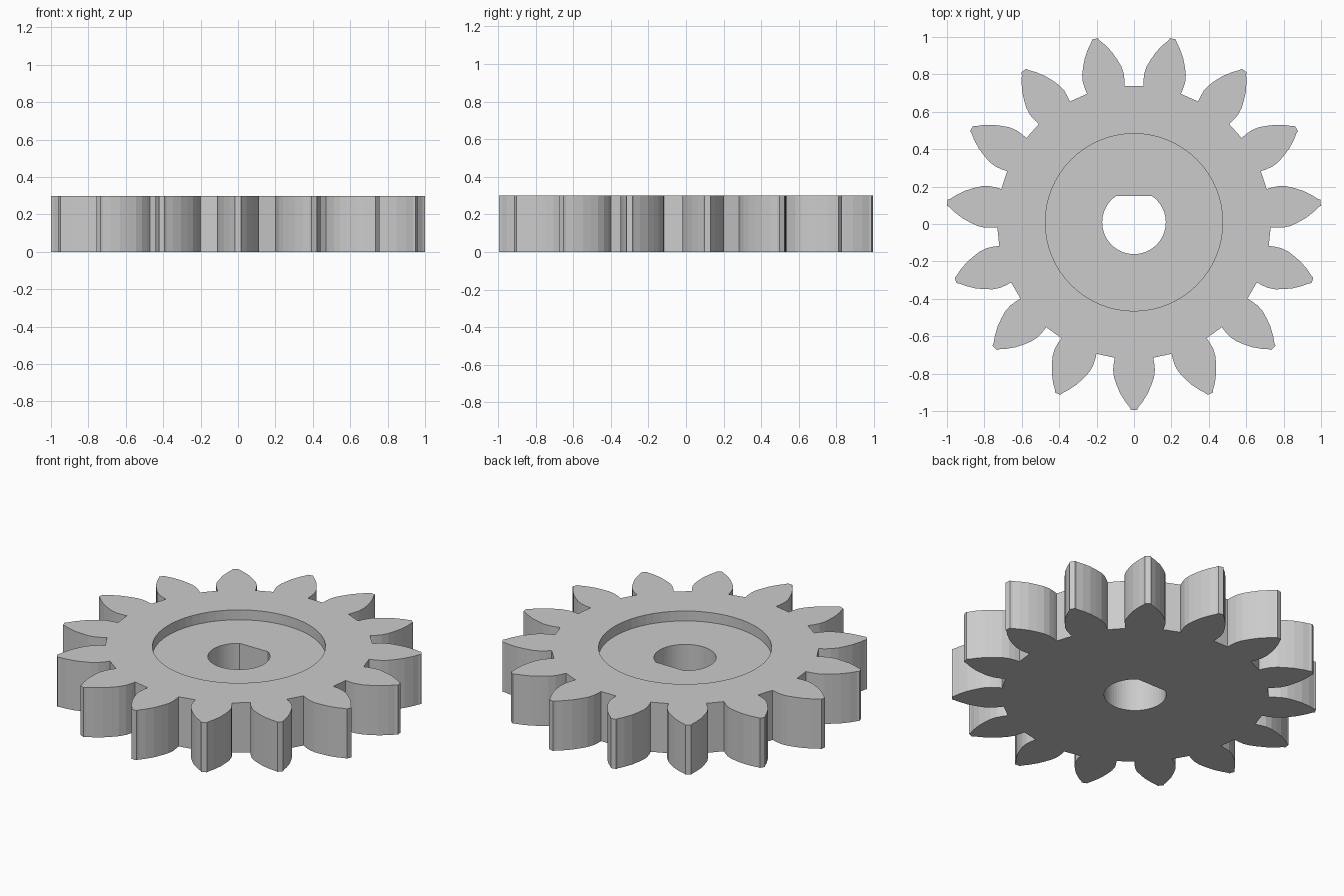
import bpy, bmesh
from math import sin, cos, asin, pi, radians

if "Cube" in bpy.data.objects:
    bpy.data.objects.remove(bpy.data.objects["Cube"])

TEETH, HEIGHT, FLOOR, CY = 15, 0.30, 0.24, 0.009
BORE_R, RECESS_R, FLAT_Y = 0.17, 0.474, 0.15

# Half tooth profile: (distance along the tooth axis, half width)
FLANK = [(0.724, 0.1025), (0.752, 0.108), (0.79, 0.112), (0.83, 0.107),
         (0.87, 0.093), (0.915, 0.074), (0.96, 0.046), (0.99, 0.022), (1.003, 0.016)]


def circle(r, n, start=0.0, sweep=2 * pi, closed=True):
    d = n if closed else n - 1
    return [(r * cos(start + sweep * i / d), r * sin(start + sweep * i / d) + CY)
            for i in range(n)]


def gear_outline():
    tooth = [(r, -w) for r, w in FLANK] + [(r, w) for r, w in reversed(FLANK)]
    pts = []
    for i in range(TEETH):
        a = radians(-90) + 2 * pi * i / TEETH
        pts += [(r * cos(a) - w * sin(a), r * sin(a) + w * cos(a) + CY) for r, w in tooth]
    return pts


bm = bmesh.new()


def ring(pts, z):
    vs = [bm.verts.new((x, y, z)) for x, y in pts]
    es = [bm.edges.new((vs[i - 1], vs[i])) for i in range(len(vs))]
    return vs, es


def wall(a, b):
    for i in range(len(a[0])):
        bm.faces.new((a[0][i - 1], a[0][i], b[0][i], b[0][i - 1]))


def cap(a, b):
    bmesh.ops.triangle_fill(bm, edges=a[1] + b[1], use_beauty=True)


# D-shaped bore: an arc closed by the flat
flat = asin((FLAT_Y - CY) / BORE_R)
bore = circle(BORE_R, 48, pi - flat, pi + 2 * flat, closed=False)
outline, recess = gear_outline(), circle(RECESS_R, 64)

out_lo, out_hi = ring(outline, 0), ring(outline, HEIGHT)
rec_hi, rec_lo = ring(recess, HEIGHT), ring(recess, FLOOR)
bore_hi, bore_lo = ring(bore, FLOOR), ring(bore, 0)

# Top face, recess floor and underside
cap(out_hi, rec_hi)
cap(rec_lo, bore_hi)
cap(out_lo, bore_lo)
# Teeth, recess and bore walls
wall(out_lo, out_hi)
wall(rec_lo, rec_hi)
wall(bore_lo, bore_hi)

bmesh.ops.recalc_face_normals(bm, faces=bm.faces)
# Merge the triangles of the flat faces where possible
bmesh.ops.join_triangles(bm, faces=[f for f in bm.faces if len(f.verts) == 3],
                         angle_face_threshold=0.1, angle_shape_threshold=1.0)
mesh = bpy.data.meshes.new("spur_gear")
bm.to_mesh(mesh)
bm.free()
gear = bpy.data.objects.new("spur_gear", mesh)
bpy.context.collection.objects.link(gear)
